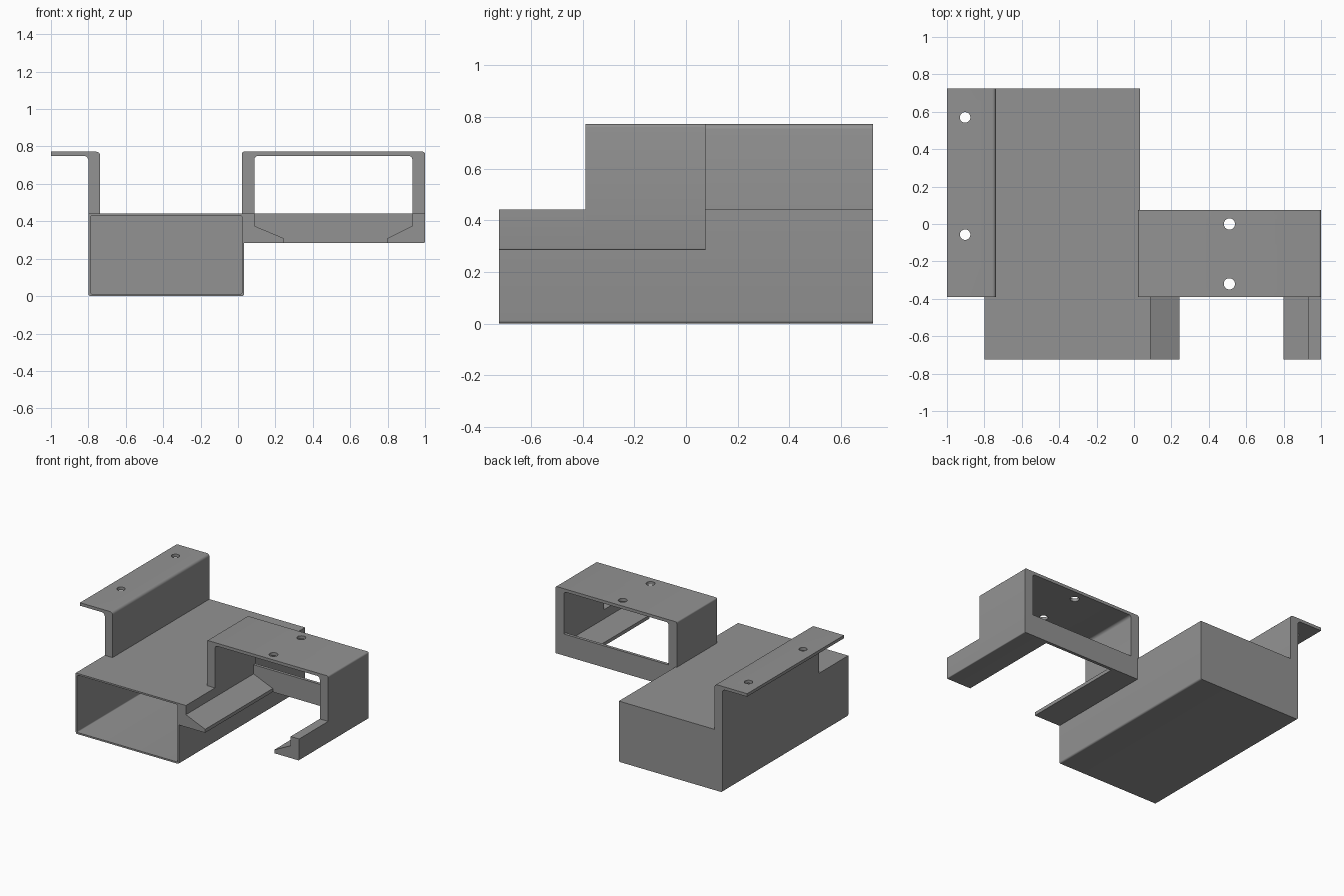
import bpy, bmesh, math
from mathutils import Vector

if "Cube" in bpy.data.objects:
    bpy.data.objects.remove(bpy.data.objects["Cube"])

grey = bpy.data.materials.new("plain_grey")
grey.diffuse_color = (0.29, 0.29, 0.29, 1)
grey.use_nodes = True
grey.node_tree.nodes["Principled BSDF"].inputs["Base Color"].default_value = grey.diffuse_color

HALF = 0.725                      # half depth of the whole mount
FRONT, BACK = -0.39, 0.075        # depth range of the bracket arch
TOP, DECK, RAIL = 0.772, 0.442, 0.285


def rounded(points):
    """Expand (x, z[, radius]) corners into a profile with filleted corners."""
    out, n = [], len(points)
    for i, p in enumerate(points):
        c = Vector(p[:2])
        r = p[2] if len(p) > 2 else 0
        if not r:
            out.append(c)
            continue
        a = (Vector(points[i - 1][:2]) - c).normalized()
        b = (Vector(points[(i + 1) % n][:2]) - c).normalized()
        for k in range(6):        # quarter arc for right-angled corners
            t = k / 5 * math.pi / 2
            out.append(c + a * r * (1 - math.sin(t)) + b * r * (1 - math.cos(t)))
    return out


def extrude(name, points, y0, y1):
    """Extrude an x-z profile along y."""
    bm = bmesh.new()
    face = bm.faces.new([bm.verts.new((p.x, y0, p.y)) for p in rounded(points)])
    geo = bmesh.ops.extrude_face_region(bm, geom=[face])["geom"]
    verts = [g for g in geo if isinstance(g, bmesh.types.BMVert)]
    bmesh.ops.translate(bm, verts=verts, vec=(0, y1 - y0, 0))
    bmesh.ops.recalc_face_normals(bm, faces=bm.faces)
    mesh = bpy.data.meshes.new(name)
    bm.to_mesh(mesh)
    bm.free()
    mesh.materials.append(grey)
    ob = bpy.data.objects.new(name, mesh)
    bpy.context.collection.objects.link(ob)
    return ob


def activate(ob):
    bpy.ops.object.select_all(action='DESELECT')
    ob.select_set(True)
    bpy.context.view_layer.objects.active = ob


def cut(ob, cutter):
    """Subtract the cutter and remove it."""
    cutter.hide_render = True
    mod = ob.modifiers.new("cut", 'BOOLEAN')
    mod.operation, mod.solver, mod.object = 'DIFFERENCE', 'EXACT', cutter
    activate(ob)
    bpy.ops.object.modifier_apply(modifier=mod.name)
    bpy.data.objects.remove(cutter)


def screw_hole(ob, x, y, r):
    bpy.ops.mesh.primitive_cylinder_add(vertices=32, radius=r, depth=0.1,
                                        location=(x, y, TOP - 0.01))
    cutter = bpy.context.object
    cutter.data.materials.append(grey)
    cut(ob, cutter)


# Thin-walled tray box, open at the front and closed at the back
box = extrude("tray_box", [(-0.8, 0, 0.012), (0.033, 0, 0.012),
                           (0.033, DECK), (-0.8, DECK)], -HALF, HALF)
cut(box, extrude("tray_cavity", [(-0.788, 0.012, 0.008), (0.021, 0.012, 0.008),
                                 (0.021, DECK - 0.012, 0.008),
                                 (-0.788, DECK - 0.012, 0.008)],
                 -HALF - 0.1, HALF - 0.012))

# Left mounting flange: upright wall with an outward lip
flange = extrude("left_flange", [(-0.8, DECK - 0.005), (-0.738, DECK - 0.005),
                                 (-0.738, TOP, 0.02), (-1, TOP),
                                 (-1, 0.75), (-0.8, 0.75, 0.025)], FRONT, HALF)
for y in (0.57, -0.057):
    screw_hole(flange, -0.903, y, 0.028)

# Right bracket arch with inward sloping ledges
arch = extrude("bracket_arch", [
    (0.022, TOP, 0.01), (1, TOP, 0.012), (1, RAIL, 0.006), (0.8, RAIL),
    (0.8, 0.31), (0.932, 0.375), (0.932, 0.75, 0.02), (0.088, 0.75, 0.02),
    (0.088, 0.375), (0.243, 0.31), (0.243, RAIL), (0.022, RAIL)], FRONT, BACK)
for y in (0.0, -0.32):
    screw_hole(arch, 0.51, y, 0.03)

# Support rails running forward from the arch
extrude("left_rail", [(0.022, RAIL), (0.243, RAIL), (0.243, 0.31),
                      (0.088, 0.375), (0.088, DECK), (0.022, DECK)], -HALF, FRONT)
extrude("right_rail", [(1, RAIL, 0.006), (1, DECK), (0.932, DECK), (0.932, 0.375),
                       (0.8, 0.31), (0.8, RAIL)], -HALF, FRONT)

# Low stop plate closing the lower back of the arch
extrude("back_stop", [(0.08, RAIL), (0.94, RAIL), (0.94, DECK), (0.08, DECK)],
        BACK - 0.022, BACK)

for ob in list(bpy.context.collection.objects):
    activate(ob)
    bpy.ops.object.shade_smooth_by_angle(angle=math.radians(30))
